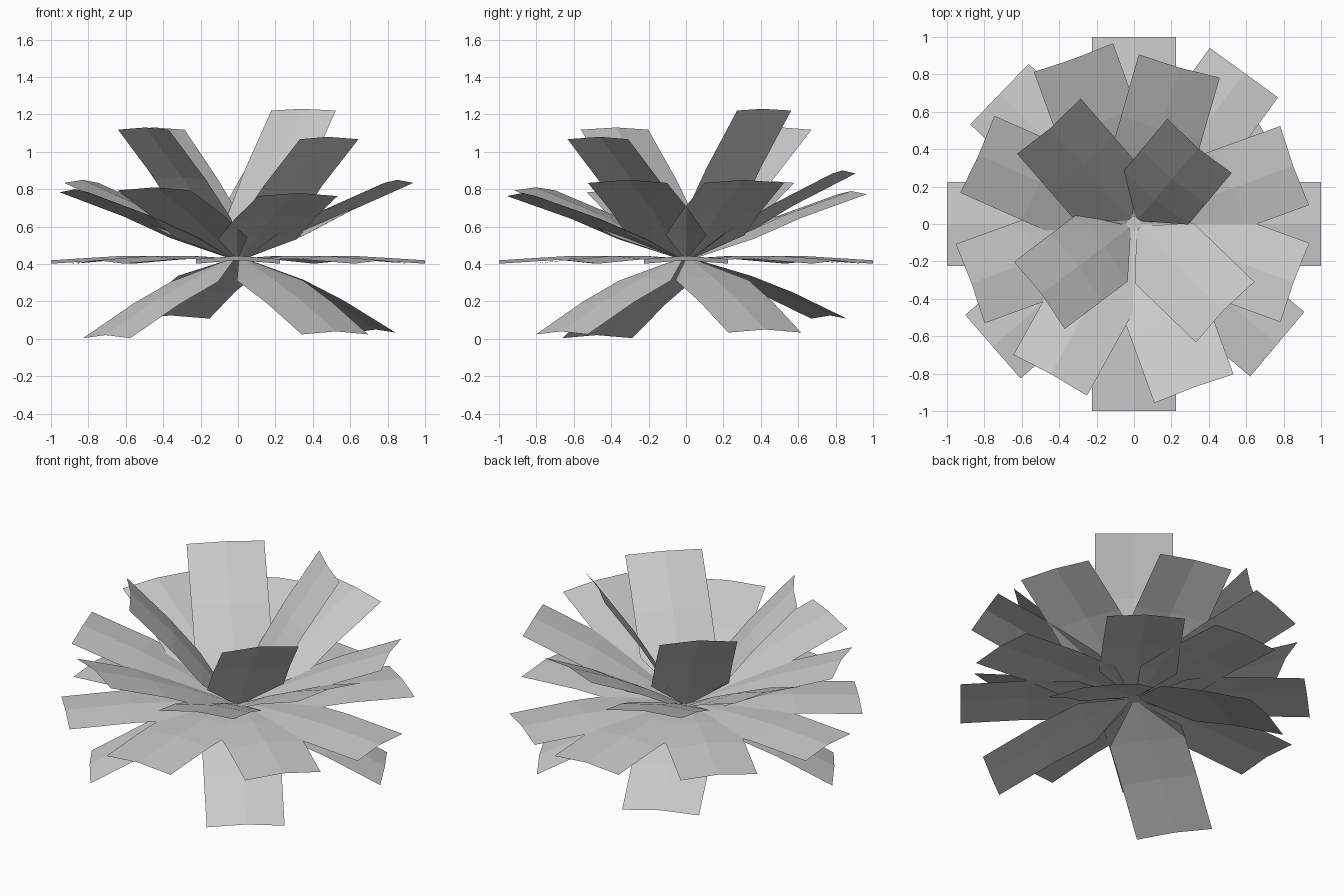
import bpy, bmesh
from math import radians
from mathutils import Vector, Matrix

cube = bpy.data.objects.get("Cube")
if cube:
    bpy.data.objects.remove(cube, do_unlink=True)

mat = bpy.data.materials.new("pale_grey")
mat.use_nodes = True
GREY = (0.6, 0.6, 0.6, 1)
mat.diffuse_color = GREY
mat.node_tree.nodes["Principled BSDF"].inputs["Base Color"].default_value = GREY

CROWN = 0.43       # height where all leaves meet
HALF = 0.225       # half width of a leaf
RIDGE = 0.018      # fold along the midrib
# fraction of length, half width, lift of the arch
ROWS = [(0, 0.02, 0), (0.3, HALF, 0.016), (0.6, HALF, 0.02), (1, HALF, 0)]


def finish(bm, name):
    mesh = bpy.data.meshes.new(name)
    bm.to_mesh(mesh)
    bm.free()
    mesh.materials.append(mat)
    obj = bpy.data.objects.new(name, mesh)
    bpy.context.collection.objects.link(obj)


def leaf(name, azimuth, reach, tip_z):
    """Folded strip from the crown to a tip at the given reach and height."""
    bm = bmesh.new()
    base = Vector((0.035, 0, CROWN))
    along = Vector((reach, 0, tip_z)) - base
    normal = Vector((-along.z, 0, along.x)).normalized()
    rows = []
    for t, half, lift in ROWS:
        mid = base + along * t + normal * lift
        drop = normal * RIDGE * half / HALF
        side = Vector((0, half, 0))
        rows.append([bm.verts.new(p) for p in (mid - side - drop, mid, mid + side - drop)])
    for a, b in zip(rows, rows[1:]):
        for i in range(2):
            bm.faces.new((a[i], b[i], b[i + 1], a[i + 1]))
    bmesh.ops.rotate(bm, verts=bm.verts, matrix=Matrix.Rotation(radians(azimuth), 3, 'Z'))
    finish(bm, name)


# Tiers of leaves: azimuth, reach, tip height
TIERS = {
    "flat_leaf": [(a, 1, 0.42) for a in (0, 54, 90, 136, 180, 221, 270, 320)],
    "drooping_leaf": [(214, 0.855, 0.02), (308, 0.85, 0.04), (30, 0.85, 0.05), (115, 0.85, 0.125)],
    "raised_leaf": [(110, 0.94, 0.79), (74, 0.87, 0.9), (20, 0.906, 0.85), (340, 0.908, 0.85),
                    (290, 0.93, 0.78), (241, 0.917, 0.81), (200, 0.925, 0.8), (156, 0.909, 0.85)],
    "upright_leaf": [(131, 0.68, 1.13), (50, 0.53, 1.23), (316, 0.665, 1.08), (217, 0.62, 1.13)],
}
for tier, leaves in TIERS.items():
    for n, spec in enumerate(leaves, 1):
        leaf(f"{tier}_{n}", *spec)

# Small crown where the leaves join
bm = bmesh.new()
bmesh.ops.create_circle(bm, cap_ends=True, segments=8, radius=0.045,
                        matrix=Matrix.Translation((0, 0, CROWN)) @ Matrix.Rotation(radians(22.5), 4, 'Z'))
finish(bm, "crown")
